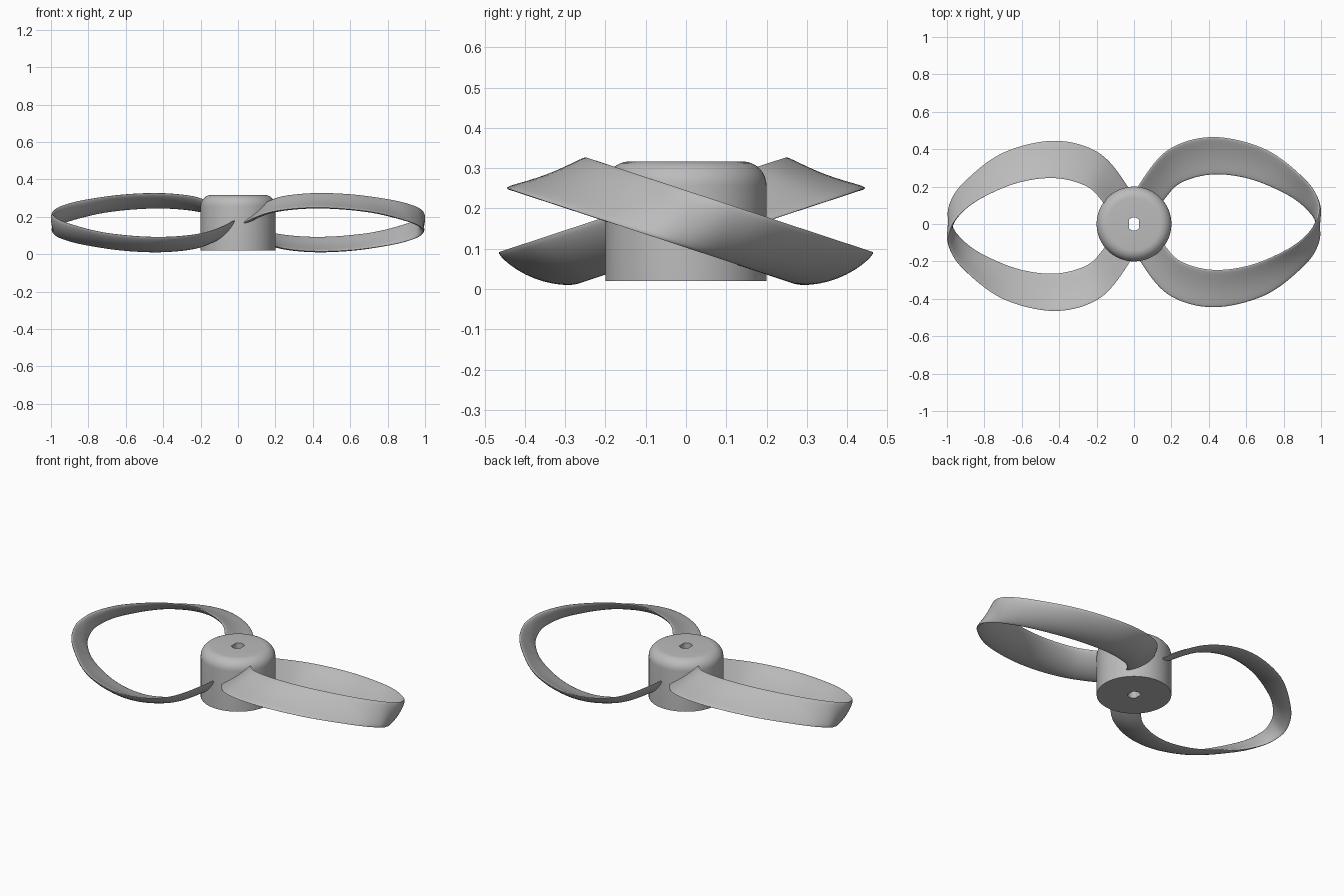
import bpy
import bmesh
from math import sin, cos, pi, radians
from mathutils import Vector

cube = bpy.data.objects.get("Cube")
if cube:
    bpy.data.objects.remove(cube, do_unlink=True)

grey = bpy.data.materials.new("plain_grey")
grey.use_nodes = True
GREY = (0.5, 0.5, 0.5, 1)
grey.diffuse_color = GREY
grey.node_tree.nodes["Principled BSDF"].inputs["Base Color"].default_value = GREY


def make_object(name, rings, close_rings, cap, angle):
    """Skin a list of closed point rings into a smooth shaded object."""
    bm = bmesh.new()
    loops = [[bm.verts.new(p) for p in ring] for ring in rings]
    pairs = list(zip(loops, loops[1:]))
    if close_rings:
        pairs.append((loops[-1], loops[0]))
    for a, b in pairs:
        for i in range(len(a)):
            j = (i + 1) % len(a)
            bm.faces.new((a[i], a[j], b[j], b[i]))
    if cap:
        bm.faces.new(loops[0])
        bm.faces.new(loops[-1])
    bmesh.ops.recalc_face_normals(bm, faces=bm.faces)
    mesh = bpy.data.meshes.new(name)
    bm.to_mesh(mesh)
    bm.free()
    mesh.materials.append(grey)
    obj = bpy.data.objects.new(name, mesh)
    bpy.context.collection.objects.link(obj)
    bpy.ops.object.select_all(action='DESELECT')
    obj.select_set(True)
    bpy.context.view_layer.objects.active = obj
    bpy.ops.object.shade_smooth_by_angle(angle=radians(angle))
    return obj


def spline(points, steps):
    """Sample a smooth curve that passes through the points."""
    pts = [Vector(p) for p in points]
    pts = [2 * pts[0] - pts[1]] + pts + [2 * pts[-1] - pts[-2]]
    out = []
    for i in range(1, len(pts) - 2):
        a, b, c, d = pts[i - 1:i + 3]
        for k in range(steps):
            t = k / steps
            out.append(b + (c - a) * (t / 2) + (2 * a - 5 * b + 4 * c - d) * (t * t / 2)
                       + (3 * b - a - 3 * c + d) * (t ** 3 / 2))
    return out + [pts[-2]]


# Hub: turned profile with a rounded top shoulder and a flat-sided bore
RADIUS, BORE, BASE, TOP, FILLET = 0.2, 0.035, 0.02, 0.317, 0.06
SEGMENTS = 64
profile = [(BORE, BASE), (RADIUS, BASE)]
for k in range(9):
    a = k / 8 * pi / 2
    profile.append((RADIUS - FILLET + FILLET * cos(a), TOP - FILLET + FILLET * sin(a)))
profile.append((BORE, TOP))
hub_rings = []
for r, z in profile:
    ring = [Vector((r * cos(2 * pi * i / SEGMENTS), r * sin(2 * pi * i / SEGMENTS), z))
            for i in range(SEGMENTS)]
    if r == BORE:
        for p in ring:
            p.x = max(-0.028, min(0.028, p.x))
    hub_rings.append(ring)
make_object("hub", hub_rings, True, False, 30)

# Loop blade: upper edge in plan; the lower edge is its mirror image
plan = [(0.10, -0.03), (0.16, -0.11), (0.25, -0.20), (0.42, -0.245), (0.62, -0.22),
        (0.82, -0.135), (0.93, -0.05), (0.98, 0.03), (0.985, 0.12), (0.91, 0.24),
        (0.70, 0.40), (0.42, 0.465), (0.18, 0.395), (0.02, 0.2), (-0.02, 0.1)]
SLOPE = 0.33
upper = [(x, y, 0.245 - SLOPE * y) for x, y in plan]
lower = [(x, 0.02 - y, 0.103 - SLOPE * (0.02 - y)) for x, y in reversed(plan)]
edge_a, edge_b = spline(upper, 8), spline(lower, 8)
middle = [(a + b) / 2 for a, b in zip(edge_a, edge_b)]

# Thin cambered section swept between the two edges
THICK, CAMBER, SIDES = 0.0135, 0.017, 28
blade_rings = []
for i, (a, b) in enumerate(zip(edge_a, edge_b)):
    tangent = middle[min(i + 1, len(middle) - 1)] - middle[max(i - 1, 0)]
    normal = (b - a).cross(tangent).normalized()
    ring = []
    for k in range(SIDES):
        t = 2 * pi * k / SIDES
        offset = THICK * sin(t) - CAMBER * normal.z * sin(t) ** 2
        ring.append(a.lerp(b, (1 - cos(t)) / 2) + normal * offset)
    blade_rings.append(ring)

# Fit the tip to the full radius
reach = max(p.x for ring in blade_rings for p in ring)
for ring in blade_rings:
    for p in ring:
        p.x /= reach

left = make_object("left_loop_blade", blade_rings, False, True, 45)
right = left.copy()
right.data = left.data.copy()
right.name = "right_loop_blade"
right.rotation_euler.z = pi
bpy.context.collection.objects.link(right)
